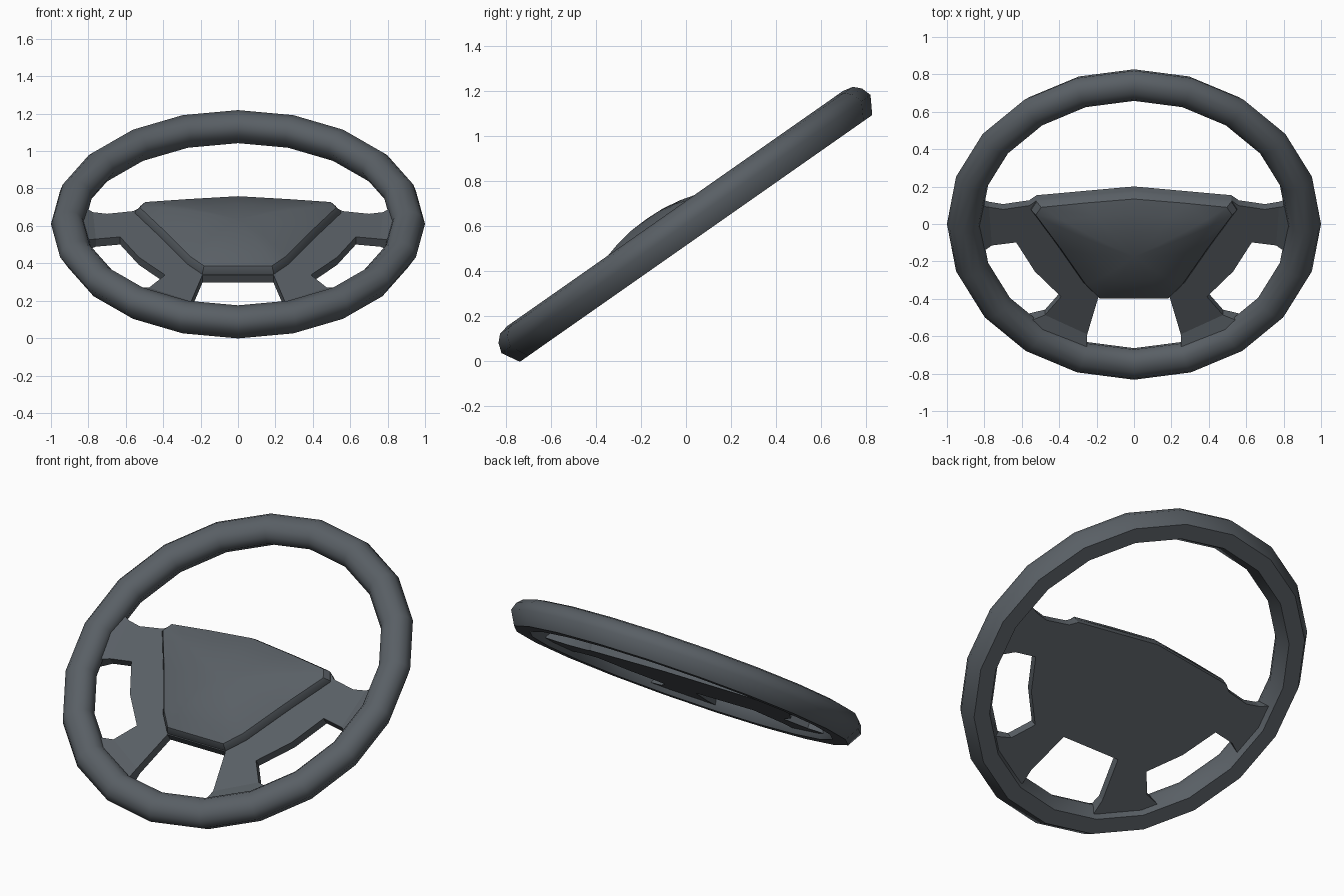
import bpy, bmesh, math

if "Cube" in bpy.data.objects:
    bpy.data.objects.remove(bpy.data.objects["Cube"])

TILT, HEIGHT = math.radians(35), 0.61
mat = bpy.data.materials.new("dark_grey")
mat.diffuse_color = (0.1, 0.115, 0.13, 1)
mat.use_nodes = True
mat.node_tree.nodes["Principled BSDF"].inputs["Base Color"].default_value = mat.diffuse_color


def finish(name, bm, angle):
    """Turn a bmesh in wheel-plane coordinates into a tilted object."""
    bmesh.ops.recalc_face_normals(bm, faces=bm.faces)
    me = bpy.data.meshes.new(name)
    bm.to_mesh(me)
    bm.free()
    me.materials.append(mat)
    ob = bpy.data.objects.new(name, me)
    bpy.context.collection.objects.link(ob)
    ob.rotation_euler.x = TILT
    ob.location.z = HEIGHT
    bpy.ops.object.select_all(action='DESELECT')
    ob.select_set(True)
    bpy.context.view_layer.objects.active = ob
    bpy.ops.object.shade_smooth_by_angle(angle=math.radians(angle))


def bridge(bm, a, b):
    n = len(a)
    for i in range(n):
        bm.faces.new((a[i], a[(i + 1) % n], b[(i + 1) % n], b[i]))


def prism(bm, top, floor):
    """Solid between a top outline of (x, y, z) points and a flat floor."""
    a = [bm.verts.new(p) for p in top]
    b = [bm.verts.new((p[0], p[1], floor)) for p in top]
    bridge(bm, a, b)
    bm.faces.new(a)
    bm.faces.new(b[::-1])


def mirrored(half):
    return half + [(-x, y) for x, y in reversed(half) if x > 0]


# Rim: rounded front, flat back, 20 segments
section = [(.91, .084), (.956, .074), (.985, .045), (1, 0), (.955, -.078),
           (.865, -.078), (.82, 0), (.835, .045), (.864, .074)]
bm = bmesh.new()
rings = []
for i in range(20):
    a = math.tau * i / 20
    rings.append([bm.verts.new((r * math.cos(a), r * math.sin(a), z)) for r, z in section])
for i in range(20):
    bridge(bm, rings[i], rings[(i + 1) % 20])
finish("rim", bm, 50)

# Hub plate with four spokes
plate = mirrored([(0, .21), (.52, .153), (.56, .12), (.70, .095), (.775, .11),
                  (.76, -.14), (.63, -.12), (.53, -.31), (.39, -.475),
                  (.476, -.594), (.25, -.72), (.19, -.475)])
bm = bmesh.new()
prism(bm, [(x, y, 0) for x, y in plate], -.05)
finish("hub_plate", bm, 30)

# Flared spoke ends rising into the rim
ends = {"upper_spoke_end": [(.775, .11, 0), (.87, .15, .035), (.87, -.21, .035), (.76, -.14, 0)],
        "lower_spoke_end": [(.476, -.594, 0), (.60, -.63, .035), (.25, -.84, .035), (.25, -.72, 0)]}
for name, pts in ends.items():
    for side, s in (("right", 1), ("left", -1)):
        bm = bmesh.new()
        prism(bm, [(s * x, y, z) for x, y, z in pts], -.05)
        finish(name + "_" + side, bm, 30)

# Domed centre pad: bevelled edge then shrinking rings
pad = mirrored([(0, .21), (.28, .182), (.52, .153), (.55, .10), (.41, -.13),
                (.27, -.375), (.19, -.47)])
bm = bmesh.new()
prev = None
CY = -.13
for t, z in [(1, -.01), (1, .012), (.955, .045)] + [(k, .045 + .075 * (1 - k * k)) for k in (.75, .5, .25)]:
    ring = [bm.verts.new((x * t, CY + (y - CY) * t, z)) for x, y in pad]
    if prev:
        bridge(bm, prev, ring)
    else:
        bm.faces.new(ring[::-1])
    prev = ring
tip = bm.verts.new((0, CY, .119))
for i in range(len(prev)):
    bm.faces.new((prev[i], prev[(i + 1) % len(prev)], tip))
finish("centre_pad", bm, 30)
